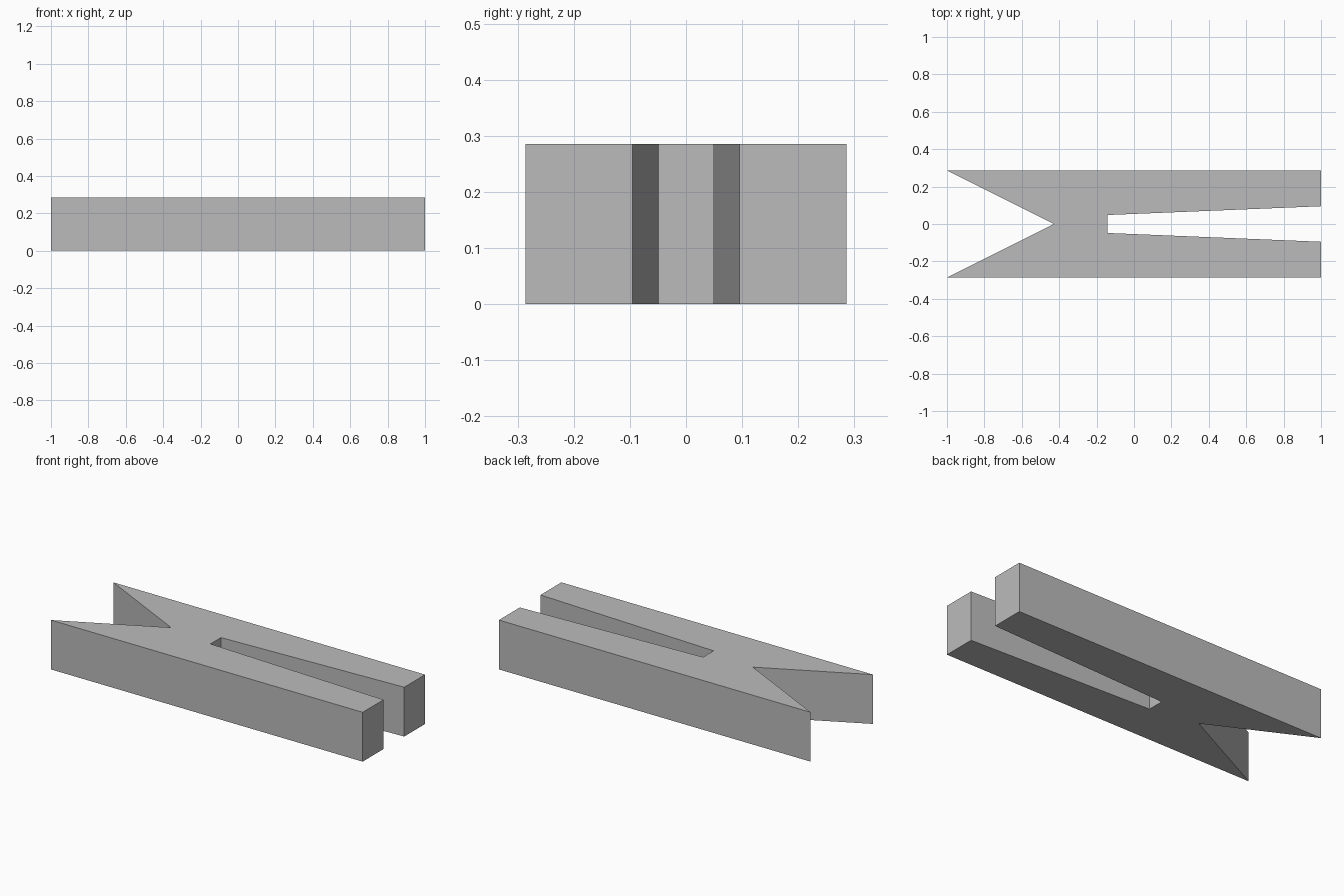
import bpy
import bmesh

default_cube = bpy.data.objects.get("Cube")
if default_cube:
    bpy.data.objects.remove(default_cube, do_unlink=True)

HEIGHT = 0.286
HALF_WIDTH = 0.286

# Single plain grey material
grey = bpy.data.materials.new("plain grey")
grey.use_nodes = True
colour = (0.5, 0.5, 0.5, 1)
grey.diffuse_color = colour
grey.node_tree.nodes["Principled BSDF"].inputs["Base Color"].default_value = colour

# Half outline, from the V notch round to the tapered slot
notch = (-0.429, 0)
half = [(-0.143, 0.048), (1, 0.095), (1, HALF_WIDTH), (-1, HALF_WIDTH)]
mirrored = [(x, -y) for x, y in reversed(half)]
outline = half + [notch] + mirrored

# Extrude the mirrored outline into a solid bar
bm = bmesh.new()
base = bm.faces.new([bm.verts.new((x, y, 0)) for x, y in outline])
top = bmesh.ops.extrude_face_region(bm, geom=[base], use_keep_orig=True)
top_verts = [g for g in top["geom"] if isinstance(g, bmesh.types.BMVert)]
bmesh.ops.translate(bm, verts=top_verts, vec=(0, 0, HEIGHT))
bmesh.ops.recalc_face_normals(bm, faces=bm.faces)

mesh = bpy.data.meshes.new("notched_forked_bar")
bm.to_mesh(mesh)
bm.free()
mesh.materials.append(grey)
bar = bpy.data.objects.new("notched_forked_bar", mesh)
bpy.context.collection.objects.link(bar)
